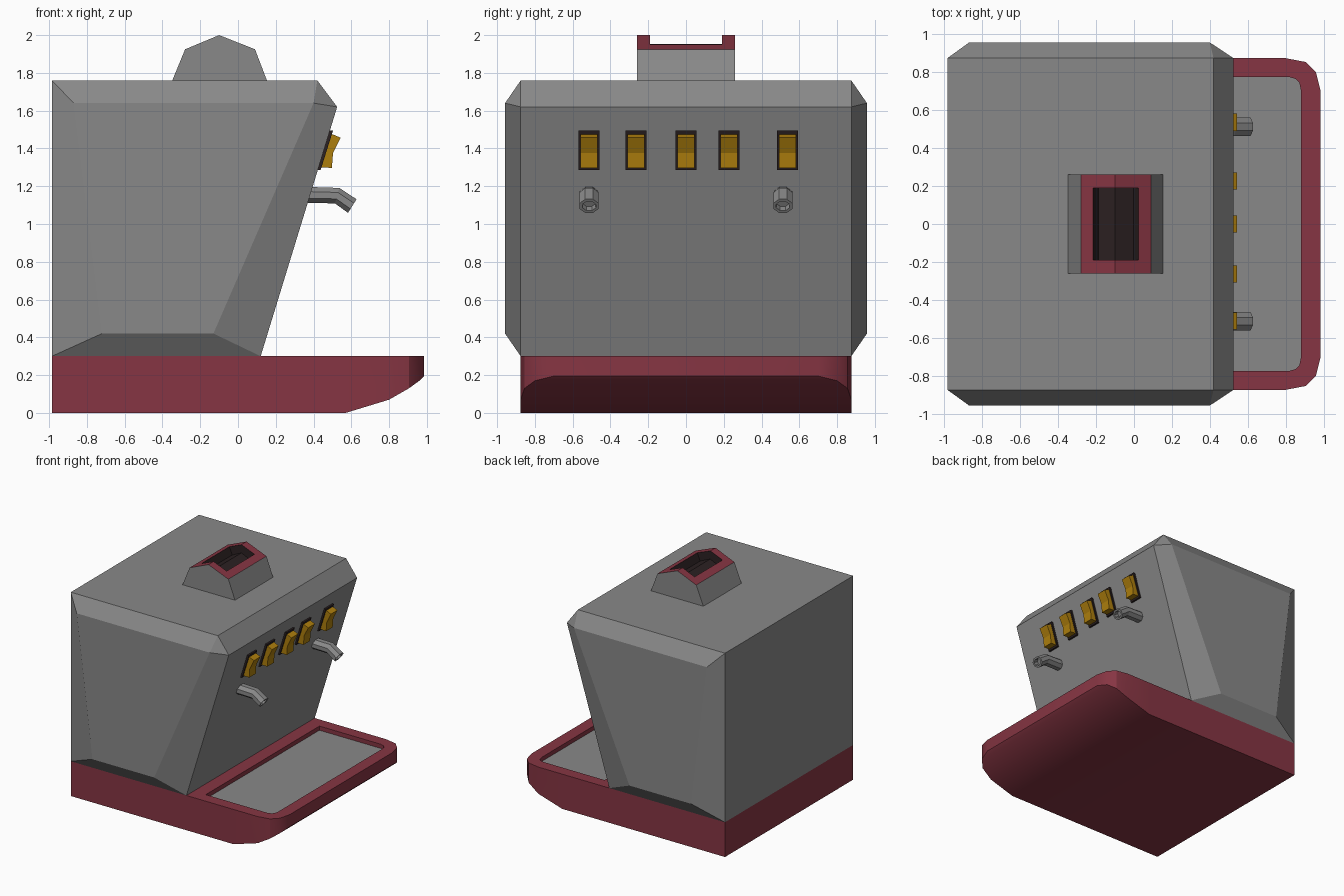
import bpy, bmesh, math
from mathutils import Vector

if "Cube" in bpy.data.objects:
    bpy.data.objects.remove(bpy.data.objects["Cube"])


def material(name, rgb):
    m = bpy.data.materials.new(name)
    m.use_nodes = True
    col = (*rgb, 1.0)
    m.diffuse_color = col
    m.node_tree.nodes["Principled BSDF"].inputs["Base Color"].default_value = col
    return m


GREY = material("steel grey", (0.25, 0.25, 0.25))
RED = material("dark red", (0.24, 0.036, 0.056))
GOLD = material("amber yellow", (0.42, 0.21, 0.004))
DARK = material("near black", (0.024, 0.015, 0.016))


def finish(name, bm, *mats):
    bmesh.ops.recalc_face_normals(bm, faces=bm.faces)
    mesh = bpy.data.meshes.new(name)
    bm.to_mesh(mesh)
    bm.free()
    for m in mats:
        mesh.materials.append(m)
    ob = bpy.data.objects.new(name, mesh)
    bpy.context.collection.objects.link(ob)
    return ob


def loft(rings):
    """Skin a list of equal rings and cap both ends."""
    bm = bmesh.new()
    vs = [[bm.verts.new(p) for p in ring] for ring in rings]
    n = len(rings[0])
    for a, b in zip(vs, vs[1:]):
        for i in range(n):
            j = (i + 1) % n
            bm.faces.new((a[i], a[j], b[j], b[i]))
    bm.faces.new(vs[0])
    bm.faces.new(vs[-1])
    bmesh.ops.recalc_face_normals(bm, faces=bm.faces)
    return bm


def prism(profile, y, half):
    """Extrude an x-z profile across y."""
    return loft([[(x, s, z) for x, z in profile] for s in (y - half, y + half)])


def activate(ob):
    bpy.ops.object.select_all(action="DESELECT")
    ob.select_set(True)
    bpy.context.view_layer.objects.active = ob


# Base: sections of x, half width and underside height, rounded at the tray end
stations = [(-0.985, 0.875, 0), (0.57, 0.875, 0), (0.80, 0.875, 0.07),
            (0.905, 0.855, 0.13), (0.96, 0.80, 0.17), (0.985, 0.70, 0.195)]
base = finish("base", loft([[(x, -w, z), (x, w, z), (x, w, 0.3), (x, -w, 0.3)]
                            for x, w, z in stations]), RED)

# Tray recess, cut into the base, with a plate on its floor
half = [(0.235, 0.775), (0.82, 0.775), (0.855, 0.765), (0.873, 0.745), (0.88, 0.71)]
plan = half + [(x, -y) for x, y in reversed(half)]


def slab(z0, z1):
    return loft([[(x, y, z) for x, y in plan] for z in (z0, z1)])


cutter = finish("tray_cutter", slab(0.26, 0.4), RED)
cutter.hide_render = True
cut = base.modifiers.new("tray_recess", "BOOLEAN")
cut.operation = "DIFFERENCE"
cut.solver = "EXACT"
cut.object = cutter
activate(base)
bpy.ops.object.modifier_apply(modifier=cut.name)
bpy.data.objects.remove(cutter)
activate(base)
bpy.ops.object.shade_smooth_by_angle(angle=math.radians(32))
finish("drip_tray_plate", slab(0.258, 0.264), GREY)

# Body: full profile with bevelled cheeks on both sides
profile = [(-0.985, 0.3), (0.12, 0.3), (0.525, 1.62), (0.42, 1.76), (-0.985, 1.76)]
cheek = [(-0.72, 0.42), (-0.13, 0.42), (0.40, 1.64), (-0.87, 1.64)]
bm = bmesh.new()
sides = []
for s in (-1, 1):
    p = [bm.verts.new((x, s * 0.875, z)) for x, z in profile]
    c = [bm.verts.new((x, s * 0.958, z)) for x, z in cheek]
    for f in ((p[0], p[1], c[1], c[0]), (p[1], p[2], c[2], c[1]), (p[2], p[3], c[2]),
              (p[3], p[4], c[3], c[2]), (p[4], p[0], c[0], c[3]), c):
        bm.faces.new(f)
    sides.append(p)
for i in range(5):
    j = (i + 1) % 5
    bm.faces.new((sides[0][i], sides[0][j], sides[1][j], sides[1][i]))
finish("body", bm, GREY)

# Hopper: gabled block with a red rim round a dark sunken opening
bm = prism([(-0.35, 1.755), (-0.28, 1.925), (-0.10, 2.0), (0.09, 1.925), (0.155, 1.755)], 0, 0.26)
bm.normal_update()
roof = [f for f in bm.faces if f.normal.z > 0.8]
rim = bmesh.ops.inset_region(bm, faces=roof, thickness=0.07, use_even_offset=True)["faces"]
for f in rim:
    f.material_index = 1
walls = bmesh.ops.inset_region(bm, faces=roof, thickness=0.001, depth=-0.07)["faces"]
for f in walls + roof:
    f.material_index = 2
finish("hopper", bm, GREY, RED, DARK)

# Rocker switches on the sloping panel
def panel_x(z):
    return 0.12 + (z - 0.3) * 0.405 / 1.32


lo, hi = 1.285, 1.49
frame = [(panel_x(lo) - 0.01, lo), (panel_x(lo) + 0.015, lo),
         (panel_x(hi) + 0.018, hi + 0.005), (panel_x(hi) - 0.01, hi + 0.005)]
rocker = [(0.43, 1.30), (0.497, 1.297), (0.503, 1.375), (0.543, 1.457), (0.50, 1.475), (0.47, 1.47)]
for i, y in enumerate((-0.513, -0.265, 0, 0.228, 0.537), 1):
    finish(f"switch_frame_{i}", prism(frame, y, 0.056), DARK)
    finish(f"switch_rocker_{i}", prism(rocker, y, 0.045), GOLD)

# Spouts: bent eight-sided tubes with a hollow tip
path = [(0.33, 1.155, 0), (0.525, 1.15, 16), (0.605, 1.095, 32)]
for side, y in (("right", -0.513), ("left", 0.513)):
    rings = []
    for x, z, tilt in path:
        t = math.radians(tilt)
        up = Vector((math.sin(t), 0, math.cos(t)))
        ring = []
        for k in range(8):
            a = math.pi / 8 + k * math.pi / 4
            ring.append(Vector((x, y, z)) + up * 0.046 * math.sin(a)
                        + Vector((0, 0.054 * math.cos(a), 0)))
        rings.append(ring)
    bm = loft(rings)
    bm.faces.ensure_lookup_table()
    tip = [bm.faces[-1]]
    bmesh.ops.inset_region(bm, faces=tip, thickness=0.016)
    bmesh.ops.inset_region(bm, faces=tip, thickness=0.001, depth=-0.04)
    finish(f"spout_{side}", bm, GREY)
